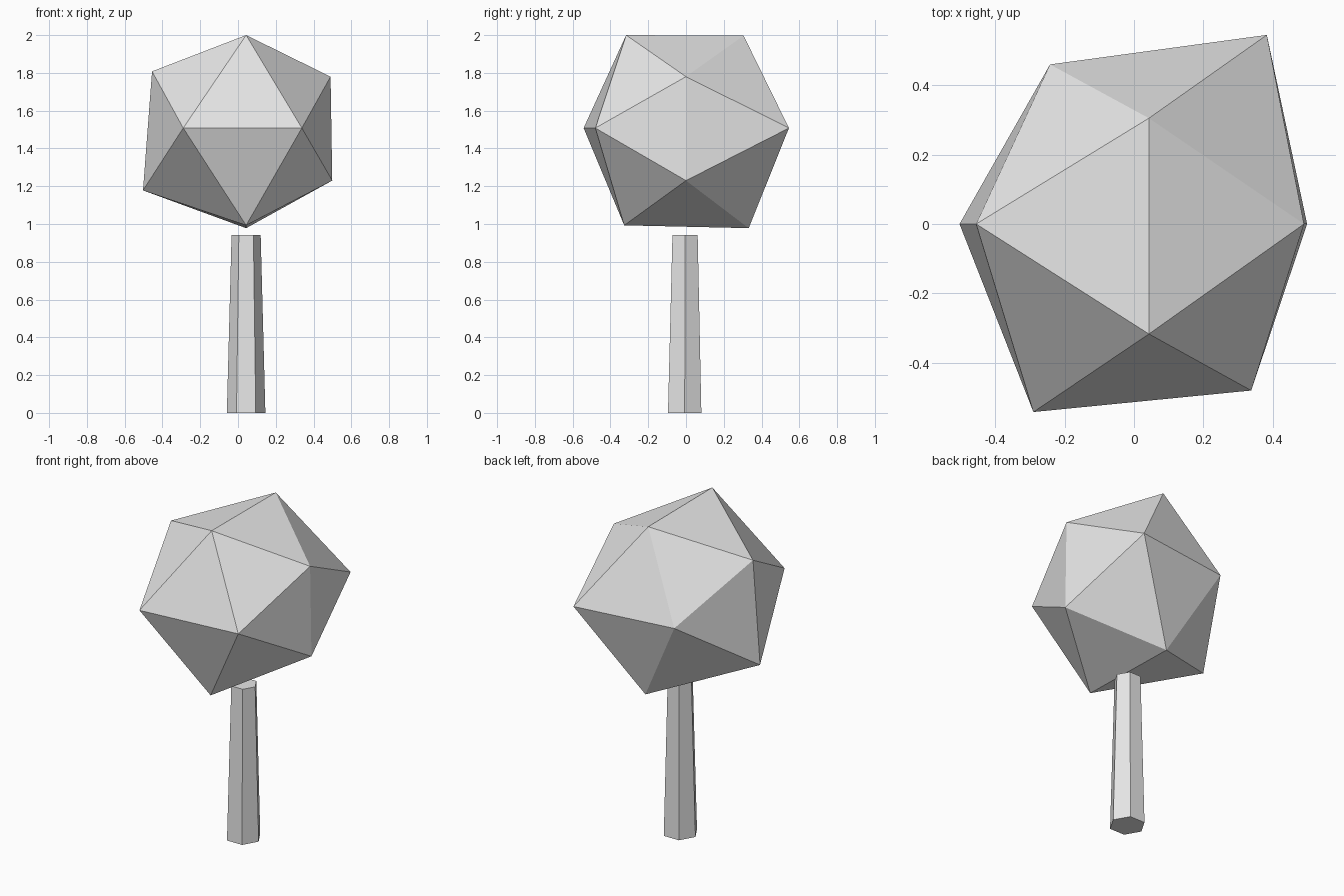
import bpy, bmesh, math

if "Cube" in bpy.data.objects:
    bpy.data.objects.remove(bpy.data.objects["Cube"])

grey = bpy.data.materials.new("light_grey")
grey.diffuse_color = (0.8, 0.8, 0.8, 1)
grey.use_nodes = True
grey.node_tree.nodes["Principled BSDF"].inputs["Base Color"].default_value = grey.diffuse_color


def hull_object(name, points):
    """Flat-shaded convex solid around the given points."""
    bm = bmesh.new()
    for p in points:
        bm.verts.new(p)
    bmesh.ops.convex_hull(bm, input=bm.verts[:])
    bmesh.ops.dissolve_limit(bm, angle_limit=math.radians(0.5),
                             verts=bm.verts[:], edges=bm.edges[:])
    bmesh.ops.recalc_face_normals(bm, faces=bm.faces[:])
    mesh = bpy.data.meshes.new(name)
    bm.to_mesh(mesh)
    bm.free()
    mesh.materials.append(grey)
    obj = bpy.data.objects.new(name, mesh)
    bpy.context.collection.objects.link(obj)
    return obj


def ring(cx, cy, z, r):
    return [(cx + r * math.cos(i * math.pi / 3),
             cy + r * math.sin(i * math.pi / 3), z) for i in range(6)]


# Trunk: tapered hexagonal post
hull_object("trunk", ring(0.043, -0.007, 0, 0.102) + ring(0.043, -0.005, 0.943, 0.077))

# Crown: irregular 20-sided solid, three crossed rectangles of corners
hull_object("crown", [
    (0.043, -0.317, 2.0), (0.043, 0.305, 1.997), (0.043, -0.327, 0.993), (0.043, 0.332, 0.978),
    (-0.455, 0, 1.808), (-0.503, 0, 1.178), (0.49, 0, 1.78), (0.499, 0, 1.23),
    (-0.29, -0.542, 1.508), (0.338, -0.48, 1.508), (-0.242, 0.46, 1.508), (0.383, 0.545, 1.508),
])
